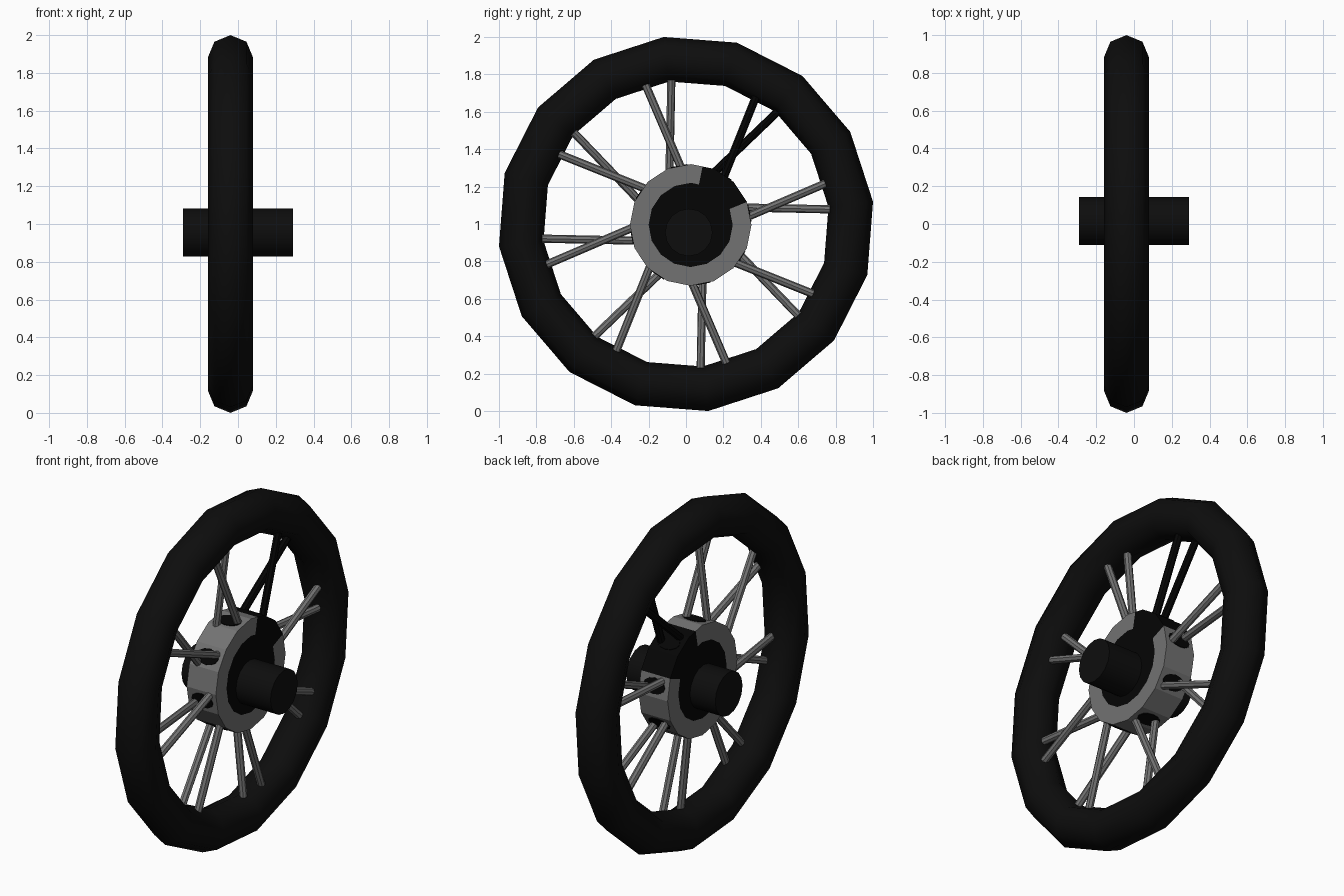
import bpy, bmesh
from math import cos, sin, pi, radians, degrees, atan2, hypot
from mathutils import Vector

cube = bpy.data.objects.get("Cube")
if cube:
    bpy.data.objects.remove(cube)


def material(name, value):
    m = bpy.data.materials.new(name)
    m.use_nodes = True
    colour = (value, value, value, 1)
    m.diffuse_color = colour
    m.node_tree.nodes["Principled BSDF"].inputs["Base Color"].default_value = colour
    return m


rubber = material("rubber_black", 0.004)
grey = material("worn_grey", 0.17)
soot = material("soot_black", 0.0015)


def finish(name, bm, mats, rule=None):
    bmesh.ops.recalc_face_normals(bm, faces=bm.faces)
    if rule:
        for f in bm.faces:
            f.material_index = rule(f.calc_center_median())
    mesh = bpy.data.meshes.new(name)
    bm.to_mesh(mesh)
    bm.free()
    for m in mats:
        mesh.materials.append(m)
    ob = bpy.data.objects.new(name, mesh)
    bpy.context.collection.objects.link(ob)
    return ob


def lathe(profile, count, phase, cy, cz, closed, flat_sides=False):
    """Spin (x, radius) points about an axis along x."""
    bm = bmesh.new()
    rings = []
    for x, r in profile:
        ring = []
        for i in range(count):
            a = phase + 2 * pi * i / count
            rr = r * cos(2 * pi / count) if flat_sides and i % 2 else r
            ring.append(bm.verts.new((x, cy + rr * cos(a), cz + rr * sin(a))))
        rings.append(ring)
    pairs = list(zip(rings, rings[1:]))
    if closed:
        pairs.append((rings[-1], rings[0]))
    else:
        bm.faces.new(rings[0])
        bm.faces.new(rings[-1])
    for p, q in pairs:
        for i in range(count):
            j = (i + 1) % count
            bm.faces.new((p[i], p[j], q[j], q[i]))
    return bm


def polar(x, r, degs):
    return Vector((x, r * cos(radians(degs)), 1 + r * sin(radians(degs))))


# Tyre: eight-sided section swept in sixteen steps
section = [(-0.04 + 0.12 * cos(k * pi / 4), 0.887 + 0.12 * sin(k * pi / 4))
           for k in range(8)]
tyre = finish("tyre", lathe(section, 16, radians(6.8), 0, 1, True), [rubber])
for p in tyre.data.polygons:
    p.use_smooth = True

# Hub drum: grey, with a sooty centre and one sooty wedge
HUB_Y, HUB_Z, HUB_R = 0.025, 0.995, 0.325


def hub_rule(c):
    dy, dz = c.y - HUB_Y, c.z - HUB_Z
    wedge = 22 < degrees(atan2(dz, dy)) < 79
    return 1 if wedge or hypot(dy, dz) < 0.21 else 0


x0, x1 = -0.125, 0.065
hub_profile = [(x0, 0.1), (x0, 0.225), (x0, HUB_R),
               (x1, HUB_R), (x1, 0.225), (x1, 0.1)]
finish("hub", lathe(hub_profile, 32, radians(-0.25), HUB_Y, HUB_Z, False, True),
       [grey, soot], hub_rule)

# Axle through the hub
axle = finish("axle", lathe([(-0.29, 0.127), (0.29, 0.127)], 16, 0,
                            0.015, 0.955, False), [rubber])

# Crossed spoke pairs, with a dark socket plate under each pair
for k in range(8):
    mid = 11 + 45 * k
    mat = soot if k == 1 else grey
    for side, xh, xo in ((1, 0.02, 0.0), (-1, -0.08, -0.02)):
        a = polar(xh, 0.28, mid - 7.5 * side)
        b = polar(xo, 0.775, mid + 5.2 * side)
        bpy.ops.mesh.primitive_cylinder_add(vertices=8, radius=0.022,
                                            depth=(b - a).length, location=(a + b) / 2)
        ob = bpy.context.object
        ob.name = "spoke_%d_%s" % (k + 1, "left" if side > 0 else "right")
        ob.rotation_euler = (b - a).to_track_quat("Z", "Y").to_euler()
        ob.data.materials.append(mat)

    out = Vector((0, cos(radians(mid)), sin(radians(mid))))
    bpy.ops.mesh.primitive_cylinder_add(
        vertices=12, radius=1, depth=0.008,
        location=Vector((-0.03, HUB_Y, HUB_Z)) + out * HUB_R * cos(pi / 16))
    plate = bpy.context.object
    plate.name = "spoke_socket_%d" % (k + 1)
    plate.rotation_euler = (radians(mid - 90), 0, 0)
    plate.scale = (0.07, 0.045, 1)
    plate.data.materials.append(soot)

# Smooth the round axle while keeping its rims sharp
bpy.ops.object.select_all(action="DESELECT")
axle.select_set(True)
bpy.context.view_layer.objects.active = axle
bpy.ops.object.shade_smooth_by_angle(angle=radians(40))
